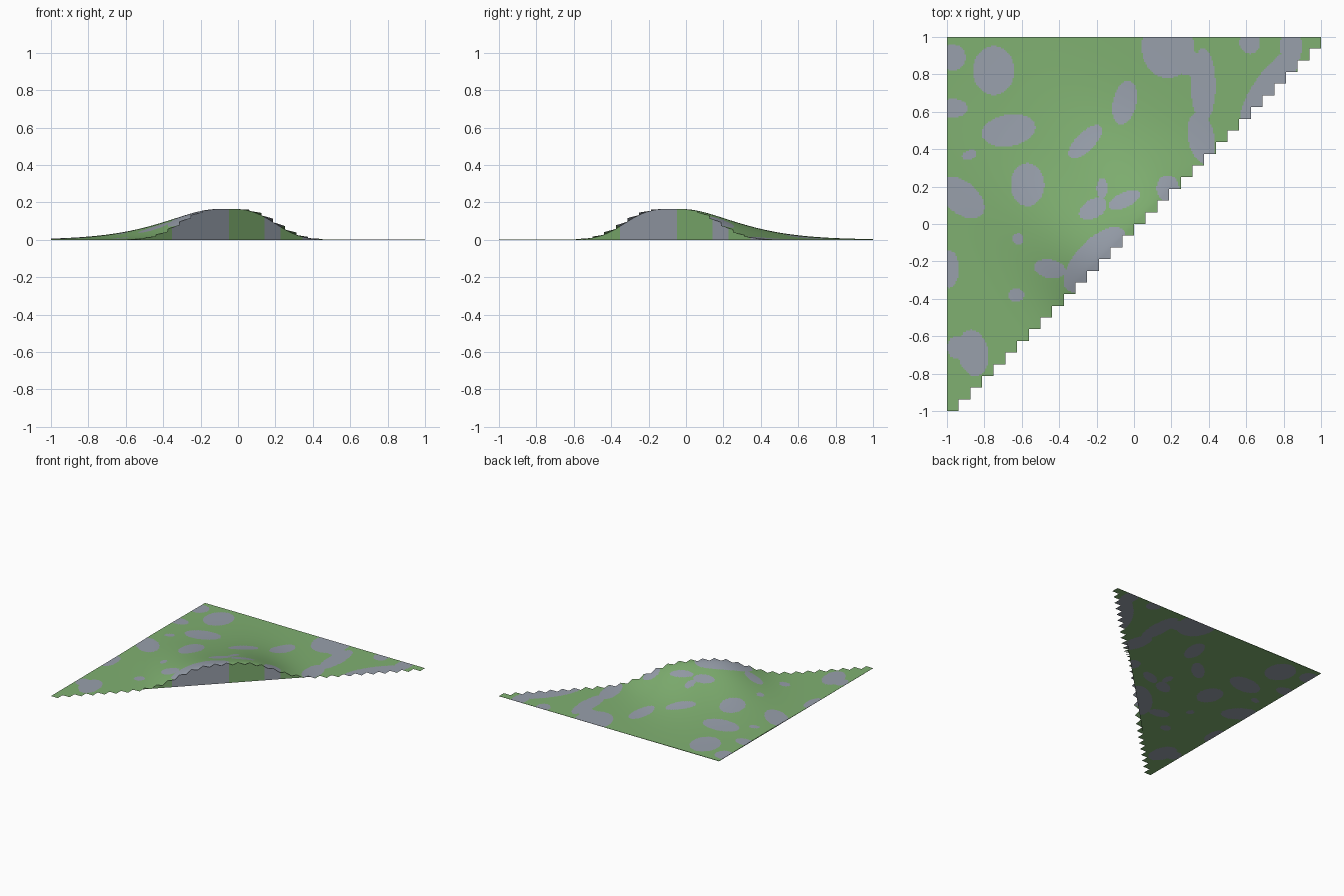
import bpy, math

if "Cube" in bpy.data.objects:
    bpy.data.objects.remove(bpy.data.objects["Cube"])

N = 256            # fine grid cells per side
TOOTH = 8          # fine cells per stair tooth
STEP = 2 / N


def material(name, rgb):
    m = bpy.data.materials.new(name)
    m.diffuse_color = (*rgb, 1)
    m.use_nodes = True
    m.node_tree.nodes["Principled BSDF"].inputs["Base Color"].default_value = m.diffuse_color
    return m


MATS = [material("grass_green", (0.215, 0.435, 0.165)),
        material("rock_grey", (0.315, 0.350, 0.410))]

# rock patches: centre x, centre y, radius, radius, rotation in degrees
PATCHES = [
    (-.97, .89, .07, .07, 0), (-.75, .82, .11, .13, 0), (-.97, .62, .08, .05, 0),
    (-.67, .50, .145, .085, 10), (-.88, .37, .04, .025, 20), (-.57, .21, .09, .115, 0),
    (-.92, .14, .14, .085, -40), (-.26, .44, .115, .05, 45), (-.05, .65, .062, .12, -12),
    (.18, .95, .14, .17, 0), (.27, .87, .12, .07, -20), (.37, .74, .065, .2, 0),
    (.36, .46, .07, .14, 10), (.62, .97, .055, .06, 0), (.73, .74, .24, .08, 53),
    (.84, .95, .06, .09, 0), (.18, .19, .06, .07, 0), (-.22, .08, .08, .05, 30),
    (-.17, .19, .03, .055, 0), (-.05, .13, .09, .04, 25), (-.21, -.19, .22, .10, 47),
    (-.45, -.24, .085, .05, -10), (-.62, -.08, .03, .03, 0), (-.63, -.38, .042, .036, 0),
    (-.99, -.24, .055, .10, 0), (-.86, -.69, .08, .125, 10), (-.95, -.66, .05, .06, 0),
]


def is_rock(x, y):
    for cx, cy, a, b, rot in PATCHES:
        c, s = math.cos(math.radians(rot)), math.sin(math.radians(rot))
        dx, dy = x - cx, y - cy
        if ((dx * c + dy * s) / a) ** 2 + ((dy * c - dx * s) / b) ** 2 < 1:
            return 1
    return 0


def height(x, y):
    # hill: flat-topped along the cut, tapering away from it
    along = abs(x + y + 0.13) / math.sqrt(2)
    away = max(0, y - x) / math.sqrt(2)
    return 0.0015 + 0.164 * math.exp(-(along / .43) ** 3 - (away / .45) ** 1.4)


def pos(i):
    return -1 + i * STEP


def build(name, faces, smooth):
    """faces: list of (corner points, colour index); shared corners are merged"""
    index, polys = {}, []
    for pts, _ in faces:
        polys.append([index.setdefault(p, len(index)) for p in pts])
    me = bpy.data.meshes.new(name)
    me.from_pydata(list(index), [], polys)
    for m in MATS:
        me.materials.append(m)
    for p, (_, colour) in zip(me.polygons, faces):
        p.material_index = colour
        p.use_smooth = smooth
    ob = bpy.data.objects.new(name, me)
    bpy.context.collection.objects.link(ob)
    return ob


def top(i, j):
    return (pos(i), pos(j), height(pos(i), pos(j)))


def low(i, j):
    return (pos(i), pos(j), 0.0)


ground, base, wall = [], [], []
for i in range(N):
    for j in range(N):
        colour = is_rock(pos(i + .5), pos(j + .5))
        # hill surface, with a stair-stepped diagonal edge
        if j // TOOTH >= i // TOOTH:
            ground.append(([top(i, j), top(i + 1, j), top(i + 1, j + 1), top(i, j + 1)], colour))
        # flat underside, cut straight on the diagonal
        if j > i:
            base.append(([low(i, j), low(i, j + 1), low(i + 1, j + 1), low(i + 1, j)], colour))
        elif j == i:
            base.append(([low(i, i), low(i, i + 1), low(i + 1, i + 1)], colour))
            # cut wall below the diagonal
            wall.append(([low(i, i), low(i + 1, i + 1), top(i + 1, i + 1), top(i, i)], colour))

# thin rims on the two straight edges
for k in range(N):
    cl, cb = is_rock(-1, pos(k + .5)), is_rock(pos(k + .5), 1)
    wall.append(([low(0, k + 1), low(0, k), top(0, k), top(0, k + 1)], cl))
    wall.append(([low(k + 1, N), low(k, N), top(k, N), top(k + 1, N)], cb))

build("hill_surface", ground, True)
build("underside", base, False)
build("cut_wall", wall, False)
